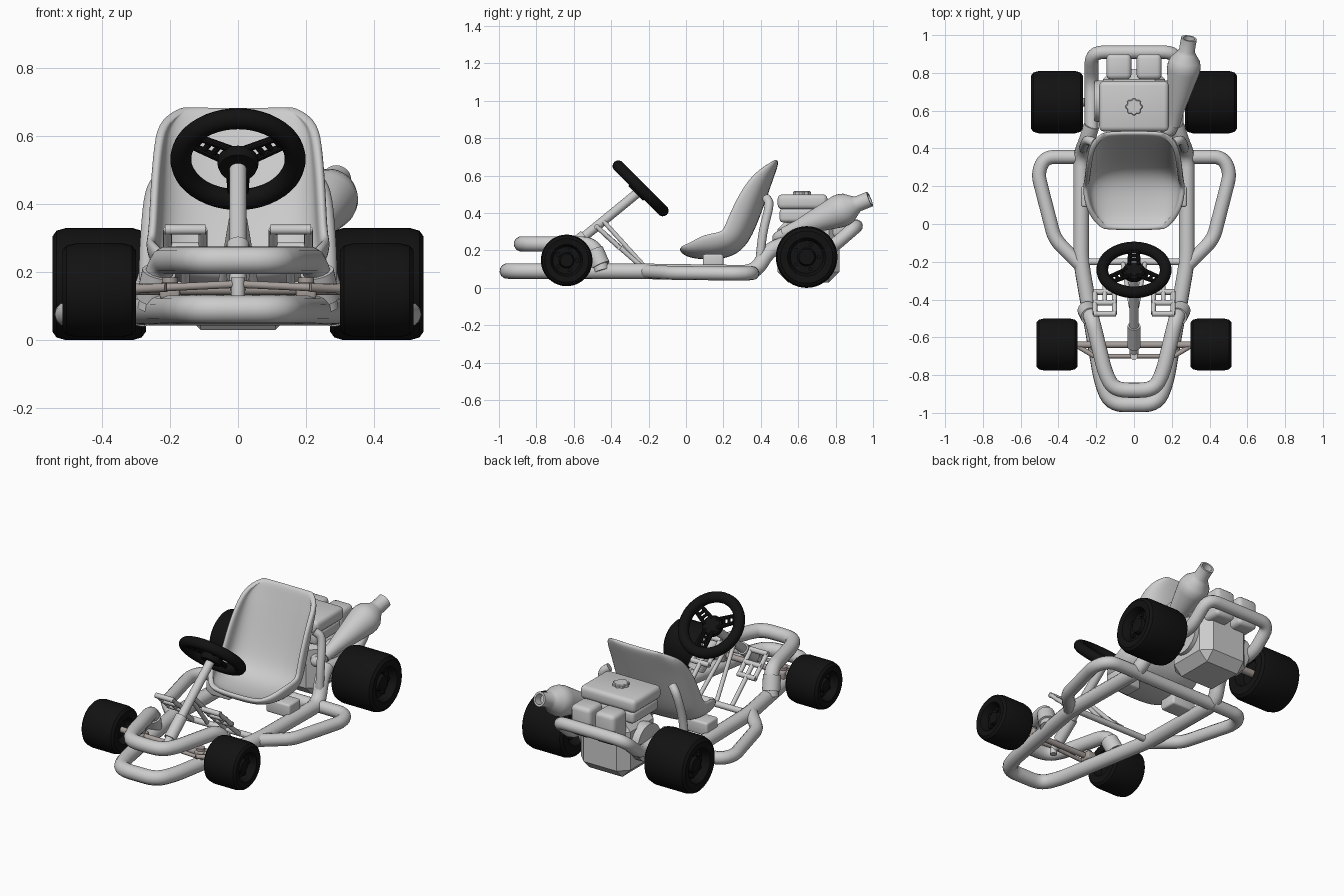
import bpy, bmesh, math
from mathutils import Vector

if "Cube" in bpy.data.objects:
    bpy.data.objects.remove(bpy.data.objects["Cube"])


def material(name, rgb):
    m = bpy.data.materials.new(name)
    m.diffuse_color = (*rgb, 1)
    m.use_nodes = True
    m.node_tree.nodes["Principled BSDF"].inputs["Base Color"].default_value = m.diffuse_color
    return m


GREY = material("light grey", (0.6, 0.6, 0.6))
BLACK = material("black", (0.006, 0.006, 0.006))
STEEL = material("warm steel", (0.38, 0.34, 0.32))


def new_mesh(name, verts, faces, mat):
    me = bpy.data.meshes.new(name)
    me.from_pydata(verts, [], faces)
    bm = bmesh.new()
    bm.from_mesh(me)
    bmesh.ops.remove_doubles(bm, verts=bm.verts, dist=1e-5)
    bmesh.ops.recalc_face_normals(bm, faces=bm.faces)
    bm.to_mesh(me)
    bm.free()
    ob = bpy.data.objects.new(name, me)
    bpy.context.collection.objects.link(ob)
    me.materials.append(mat)
    return ob


def lathe(name, profile, loc, axis, mat, n=32, lobes=0):
    """Revolve (radius, height) points about an axis."""
    verts, faces = [], []
    for r, h in profile:
        for i in range(n):
            a = 2 * math.pi * i / n
            k = r * (1 + 0.1 * math.cos(lobes * a)) if lobes else r
            verts.append((k * math.cos(a), k * math.sin(a), h))
    for j in range(len(profile) - 1):
        for i in range(n):
            i2 = (i + 1) % n
            faces.append((j * n + i, j * n + i2, (j + 1) * n + i2, (j + 1) * n + i))
    ob = new_mesh(name, verts, faces, mat)
    ob.location = loc
    ob.rotation_euler = Vector(axis).to_track_quat('Z', 'Y').to_euler()
    return ob


def rod(name, a, b, r, mat, n=20):
    a, b = Vector(a), Vector(b)
    d = (b - a).length
    return lathe(name, [(0, 0), (r, 0), (r, d), (0, d)], a, b - a, mat, n)


def tube(name, pts, r, mat, fillet=0.07):
    """Bent pipe with rounded corners."""
    pts = [Vector(p) for p in pts]
    path = [pts[0]]
    for p, q, s in zip(pts, pts[1:], pts[2:]):
        a = q + (p - q).normalized() * min(fillet, (p - q).length * 0.48)
        b = q + (s - q).normalized() * min(fillet, (s - q).length * 0.48)
        for i in range(6):
            t = i / 5
            path.append(a * (1 - t) ** 2 + q * (2 * t * (1 - t)) + b * t * t)
    path.append(pts[-1])
    cu = bpy.data.curves.new(name, 'CURVE')
    cu.dimensions = '3D'
    cu.bevel_depth, cu.bevel_resolution, cu.use_fill_caps = r, 4, True
    sp = cu.splines.new('POLY')
    sp.points.add(len(path) - 1)
    for pt, co in zip(sp.points, path):
        pt.co = (*co, 1)
    ob = bpy.data.objects.new(name, cu)
    bpy.context.collection.objects.link(ob)
    bpy.ops.object.select_all(action='DESELECT')
    ob.select_set(True)
    bpy.context.view_layer.objects.active = ob
    bpy.ops.object.convert(target='MESH')
    ob = bpy.context.view_layer.objects.active
    ob.data.materials.clear()
    ob.data.materials.append(mat)
    return ob


def flip(p, s=-1):
    return (s * p[0], p[1], p[2])


def hoop(name, half, r, mat):
    return tube(name, [flip(p) for p in reversed(half)] + half, r, mat)


def box(name, lo, hi, bevel, mat, seg=3):
    bm = bmesh.new()
    bmesh.ops.create_cube(bm, size=1)
    lo, hi = Vector(lo), Vector(hi)
    for v in bm.verts:
        v.co = Vector([c * d for c, d in zip(v.co, hi - lo)])
    bmesh.ops.bevel(bm, geom=bm.edges[:], offset=bevel, segments=seg, profile=0.5, affect='EDGES')
    me = bpy.data.meshes.new(name)
    bm.to_mesh(me)
    bm.free()
    ob = bpy.data.objects.new(name, me)
    ob.location = (lo + hi) / 2
    bpy.context.collection.objects.link(ob)
    me.materials.append(mat)
    return ob


# Frame: main rails, bumper hoop, rear hoop
hoop("main_frame", [(0.12, -0.955, 0.09), (0.17, -0.84, 0.09), (0.28, -0.2, 0.088),
                    (0.28, 0.37, 0.08), (0.25, 0.44, 0.2), (0.225, 0.52, 0.23), (0.225, 0.74, 0.2),
                    (0.225, 0.91, 0.33), (0, 0.91, 0.33)][:6], 0.042, GREY)
hoop("rear_hoop", [(0.225, 0.91, 0.33), (0.225, 0.76, 0.2), (0.225, 0.5, 0.225)], 0.036, GREY)
hoop("front_bumper", [(0.1, -0.88, 0.235), (0.15, -0.8, 0.235), (0.225, -0.49, 0.235),
                      (0.255, -0.45, 0.09)], 0.041, GREY)
rod("cross_tube_rear", (-0.28, 0.35, 0.08), (0.28, 0.35, 0.08), 0.036, GREY)
rod("cross_tube_middle", (-0.28, -0.2, 0.09), (0.28, -0.2, 0.09), 0.018, GREY)

for s, side in ((-1, "left"), (1, "right")):
    # Side rails and seat struts
    tube("side_rail_" + side, [flip(p, s) for p in (
        (0.27, 0.355, 0.08), (0.47, 0.355, 0.078), (0.51, 0.27, 0.076),
        (0.42, -0.08, 0.08), (0.28, -0.22, 0.088))], 0.037, GREY, 0.05)
    tube("seat_strut_" + side, [flip(p, s) for p in (
        (0.21, 0.43, 0.48), (0.25, 0.45, 0.45), (0.265, 0.41, 0.3), (0.27, 0.39, 0.1))], 0.024, GREY)
    box("seat_mount_" + side, (s * 0.2 - 0.08, 0.09, 0.1), (s * 0.2 + 0.08, 0.2, 0.18), 0.012, GREY)
    rod("bumper_collar_" + side, (s * 0.232, -0.49, 0.2), (s * 0.25, -0.455, 0.12), 0.05, GREY)

    # Wheels with recessed hubs
    for nm, x, y, z, r, w in (("rear", 0.408, 0.645, 0.165, 0.165, 0.137),
                              ("front", 0.408, -0.638, 0.147, 0.138, 0.108)):
        lathe(nm + "_wheel_" + side, [
            (0, -w + 0.05), (0.45 * r, -w + 0.05), (0.55 * r, -w), (0.85 * r, -w), (0.95 * r, -w + 0.012),
            (r, -w + 0.04), (r, w - 0.04), (0.95 * r, w - 0.012), (0.85 * r, w), (0.62 * r, w - 0.004),
            (0.57 * r, w - 0.02), (0.53 * r, w - 0.05), (0.3 * r, w - 0.05), (0.25 * r, w - 0.025),
            (0, w - 0.025)], (s * x, y, z), (s, 0, 0), BLACK, 40)
        for i in range(5):
            a = i * math.tau / 5
            b = (y + 0.4 * r * math.cos(a), z + 0.4 * r * math.sin(a))
            rod(f"{nm}_wheel_nut_{side}_{i}", (s * (x + w - 0.06), *b), (s * (x + w - 0.035), *b),
                0.012, BLACK, 6)

    # Kingpin, steering arm and tie rod
    rod("kingpin_" + side, (s * 0.2, -0.64, 0.1), (s * 0.2, -0.64, 0.185), 0.024, STEEL)
    box("kingpin_bracket_" + side, (s * 0.2 - 0.03, -0.67, 0.12), (s * 0.2 + 0.03, -0.6, 0.17), 0.01, STEEL)
    rod("tie_rod_" + side, (0, -0.7, 0.165), (s * 0.21, -0.7, 0.155), 0.011, STEEL)
    rod("steering_arm_" + side, (s * 0.21, -0.7, 0.155), (s * 0.31, -0.64, 0.15), 0.013, STEEL)

    # Slotted pedal: two side bars and three treads, plus its arm
    a = Vector((s * 0.155, -0.475, 0.325))
    down = Vector((0, 0.115, -0.105))
    for k in (-0.052, 0.052):
        rod(f"pedal_side_{side}_{k > 0}", a + Vector((k, 0, 0)), a + down + Vector((k, 0, 0)), 0.013, GREY, 12)
    for k in (0, 0.5, 1):
        c = a + down * k
        rod(f"pedal_tread_{side}_{k}", c - Vector((0.06, 0, 0)), c + Vector((0.06, 0, 0)), 0.015, GREY, 12)
    rod("pedal_arm_" + side, a + down * 0.5, (s * 0.155, -0.21, 0.09), 0.013, GREY)
    rod("column_brace_" + side, (s * 0.015, -0.44, 0.355), (s * 0.06, -0.2, 0.09), 0.012, GREY)

# Axles
rod("front_axle", (-0.33, -0.64, 0.15), (0.33, -0.64, 0.15), 0.017, STEEL)
rod("rear_axle", (-0.34, 0.645, 0.165), (0.34, 0.645, 0.165), 0.022, STEEL)

# Steering column
rod("steering_column", (0, -0.25, 0.515), (0, -0.69, 0.155), 0.025, GREY)
rod("column_sleeve", (0, -0.54, 0.278), (0, -0.65, 0.188), 0.034, GREY)
rod("column_foot", (0, -0.7, 0.12), (0, -0.7, 0.185), 0.02, GREY)

# Steering wheel
C, tilt = Vector((0, -0.243, 0.532)), math.radians(-45)
bpy.ops.mesh.primitive_torus_add(major_radius=0.168, minor_radius=0.031, major_segments=48,
                                 minor_segments=14, location=C, rotation=(tilt, 0, 0))
rim = bpy.context.object
rim.name = "steering_wheel_rim"
rim.data.materials.append(BLACK)
ax = Vector((0, 1, 1)).normalized()
lathe("steering_wheel_hub", [(0, -0.025), (0.055, -0.025), (0.06, -0.01), (0.06, 0.008), (0.05, 0.018),
                             (0, 0.018)], C - ax * 0.012, ax, BLACK)
for i, deg in enumerate((-30, -150, 90)):
    a = math.radians(deg)
    u = Vector((math.cos(a), math.sin(a) * 0.7071, -math.sin(a) * 0.7071))
    v = ax.cross(u)
    for k in (-1, 1):
        rod(f"spoke_{i}_{k}", C + u * 0.03 + v * 0.026 * k, C + u * 0.155 + v * 0.019 * k, 0.011, BLACK, 10)
    for d in (0.075, 0.105, 0.135):
        rod(f"spoke_web_{i}_{d}", C + u * d - v * 0.022, C + u * d + v * 0.022, 0.009, BLACK, 8)

# Bucket seat: rows of (y, z, half width, wall height)
rows = [(-0.03, 0.215, 0.15, 0.01), (0.0, 0.18, 0.205, 0.07), (0.08, 0.165, 0.245, 0.12),
        (0.2, 0.165, 0.26, 0.135), (0.29, 0.205, 0.255, 0.14), (0.345, 0.29, 0.25, 0.145),
        (0.395, 0.42, 0.245, 0.14), (0.44, 0.55, 0.235, 0.11), (0.468, 0.63, 0.22, 0.06),
        (0.485, 0.685, 0.15, 0.005)]
N, verts = 14, []
for j, (y, z, w, h) in enumerate(rows):
    p, q = rows[max(j - 1, 0)], rows[min(j + 1, len(rows) - 1)]
    t = Vector((q[0] - p[0], q[1] - p[1])).normalized()
    for i in range(N + 1):
        a = math.pi * (i / N - 0.5)
        x = math.copysign(abs(math.sin(a)) ** 0.75, a) * w
        k = h * (1 - max(math.cos(a), 0) ** 0.7)
        verts.append((x, y - t.y * k, z + t.x * k))
M = N + 1
seat = new_mesh("seat", verts, [(j * M + i, j * M + i + 1, (j + 1) * M + i + 1, (j + 1) * M + i)
                                for j in range(len(rows) - 1) for i in range(N)], GREY)
sol = seat.modifiers.new("thickness", 'SOLIDIFY')
sol.thickness, sol.offset = 0.03, 0
seat.modifiers.new("smooth", 'SUBSURF').levels = 2
seat.modifiers["smooth"].render_levels = 2

# Engine
box("engine_block", (-0.165, 0.49, 0.03), (0.165, 0.82, 0.37), 0.055, GREY, 1)
rod("engine_fan_cover", (-0.21, 0.65, 0.22), (0.19, 0.65, 0.22), 0.11, GREY, 28)
box("fuel_tank", (-0.17, 0.5, 0.35), (0.17, 0.745, 0.425), 0.02, GREY)
box("fuel_tank_lid", (-0.184, 0.49, 0.42), (0.184, 0.757, 0.5), 0.025, GREY)
lathe("fuel_cap", [(0, 0), (0.043, 0), (0.043, 0.016), (0.038, 0.02), (0, 0.02)],
      (0, 0.62, 0.497), (0, 0, 1), GREY, 48, 8)
for s, nm in ((-1, "left"), (1, "right")):
    box("filter_box_" + nm, (s * 0.08 - 0.066, 0.765, 0.27), (s * 0.08 + 0.066, 0.9, 0.45), 0.025, GREY)

# Exhaust
lathe("exhaust_muffler", [(0, 0), (0.033, 0), (0.04, 0.08), (0.088, 0.32), (0.088, 0.35), (0.08, 0.38),
                          (0.05, 0.42), (0.042, 0.435), (0.042, 0.505), (0.03, 0.505), (0.03, 0.46),
                          (0, 0.46)], (0.21, 0.52, 0.29), (0.07, 0.4, 0.16), GREY)
tube("exhaust_pipe", [(0.1, 0.6, 0.26), (0.19, 0.47, 0.26), (0.215, 0.55, 0.302)], 0.03, GREY, 0.05)

# Smooth shading with crisp edges
bpy.ops.object.select_all(action='SELECT')
bpy.context.view_layer.objects.active = seat
bpy.ops.object.shade_smooth_by_angle(angle=math.radians(35))
